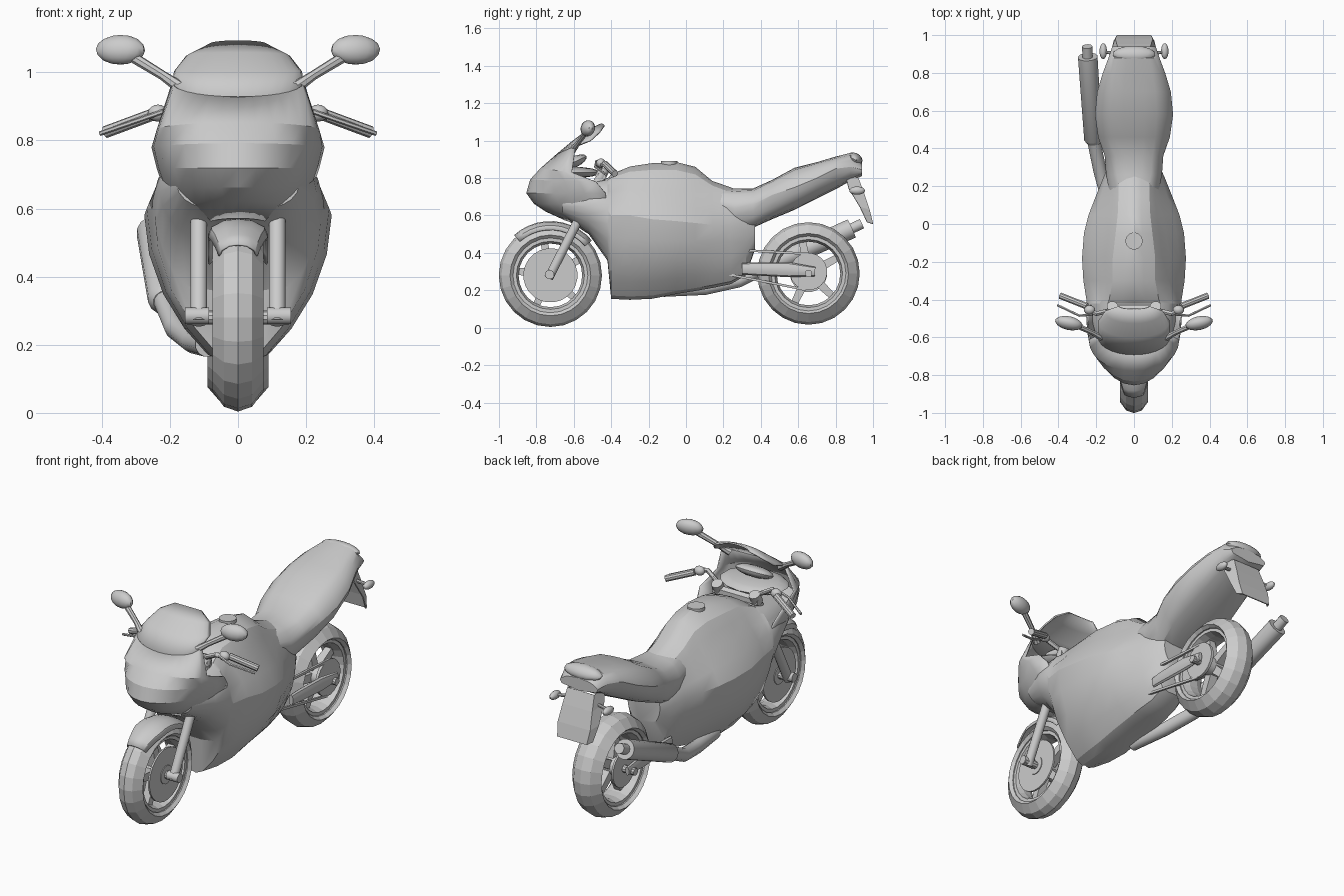
import bpy, bmesh, math
from mathutils import Vector, Matrix
from math import sin, cos, pi, radians

if "Cube" in bpy.data.objects:
    bpy.data.objects.remove(bpy.data.objects["Cube"])


def finish(name, bm, smooth=None):
    bmesh.ops.recalc_face_normals(bm, faces=bm.faces[:])
    me = bpy.data.meshes.new(name)
    bm.to_mesh(me)
    bm.free()
    ob = bpy.data.objects.new(name, me)
    bpy.context.collection.objects.link(ob)
    if smooth:
        bpy.ops.object.select_all(action='DESELECT')
        ob.select_set(True)
        bpy.context.view_layer.objects.active = ob
        bpy.ops.object.shade_smooth_by_angle(angle=radians(smooth))
    return ob


def loft(name, rings, closed=True, caps=True, wrap=False, smooth=None, thick=0):
    bm = bmesh.new()
    vs = [[bm.verts.new(p) for p in r] for r in rings]
    n = len(vs[0])
    for i in range(len(vs) if wrap else len(vs) - 1):
        a, b = vs[i], vs[(i + 1) % len(vs)]
        for j in range(n if closed else n - 1):
            k = (j + 1) % n
            bm.faces.new((a[j], a[k], b[k], b[j]))
    if caps and closed and not wrap:
        bm.faces.new(vs[0])
        bm.faces.new(vs[-1])
    ob = finish(name, bm, smooth)
    if thick:
        m = ob.modifiers.new("thickness", 'SOLIDIFY')
        m.thickness, m.offset = thick, 0
    return ob


def tube(name, pts, radii, n=10, flat=1.0):
    """Tapered tube through points; flat squashes it sideways."""
    pts = [Vector(p) for p in pts]
    if not isinstance(radii, (list, tuple)):
        radii = [radii] * len(pts)
    rings = []
    for i, p in enumerate(pts):
        d = (pts[min(i + 1, len(pts) - 1)] - pts[max(i - 1, 0)]).normalized()
        u = d.cross(Vector((0, 0, 1)))
        u = u.normalized() if u.length > .01 else Vector((1, 0, 0))
        v = u.cross(d)
        rings.append([p + radii[i] * (flat * cos(t) * u + sin(t) * v)
                      for t in (2 * pi * (k + .5) / n for k in range(n))])
    return loft(name, rings, smooth=35)


def ellipsoid(name, c, size, tilt=0, turn=0):
    bm = bmesh.new()
    bmesh.ops.create_uvsphere(bm, u_segments=14, v_segments=8, radius=1)
    bm.transform(Matrix.Translation(c) @ Matrix.Rotation(turn, 4, 'Z') @ Matrix.Rotation(tilt, 4, 'X')
                 @ Matrix.Diagonal((*size, 1)))
    return finish(name, bm, 40)


def revolve(name, profile, y, z, n=24):
    """Spin a closed (x, radius) profile about a wheel axle."""
    return loft(name, [[(x, y + r * cos(t), z + r * sin(t)) for x, r in profile]
                       for t in (2 * pi * i / n for i in range(n))], wrap=True)


def spline(p, steps=2):
    out = []
    for i in range(len(p) - 1):
        a, b, c, d = (Vector(p[max(0, min(len(p) - 1, i + k))]) for k in (-1, 0, 1, 2))
        for t in (s / steps for s in range(steps)):
            out.append(.5 * (2 * b + (c - a) * t + (2 * a - 5 * b + 4 * c - d) * t * t
                             + (3 * b - a - 3 * c + d) * t ** 3))
    return out + [Vector(p[-1])]


def hull_ring(y, zb, wb, zm, wm, zs, ws, zt):
    half = spline([(0, zb), (wb, zb + .012), (wb + .7 * (wm - wb), zb + .45 * (zm - zb)), (wm, zm),
                   (ws + .3 * (wm - ws), zs - .3 * (zs - zm)), (ws * .75, zs + .55 * (zt - zs)), (0, zt)])
    return [(p.x, y, p.y) for p in half] + [(-p.x, y, p.y) for p in half[-2:0:-1]]


# fairing and tank: y, bottom z, bottom w, mid z, mid w, shoulder z, shoulder w, top z
BODY = [(-.66, .59, .10, .67, .18, .74, .15, .76), (-.52, .50, .13, .65, .23, .765, .19, .78),
        (-.42, .36, .15, .63, .25, .775, .19, .80), (-.40, .16, .06, .60, .252, .78, .175, .82),
        (-.30, .155, .08, .60, .268, .80, .15, .862), (-.18, .16, .09, .58, .275, .80, .15, .88),
        (-.05, .185, .09, .57, .265, .79, .13, .885), (.05, .20, .09, .56, .24, .77, .115, .86),
        (.14, .215, .09, .55, .205, .73, .11, .785), (.24, .235, .08, .54, .165, .69, .11, .75),
        (.32, .28, .07, .52, .13, .64, .11, .72), (.37, .42, .06, .52, .10, .60, .08, .66)]
loft("fairing_and_tank", [hull_ring(*s) for s in BODY], smooth=25)

# seat and tail
TAIL = [(.12, .62, .07, .67, .12, .71, .10, .755), (.26, .50, .09, .64, .148, .71, .12, .745),
        (.36, .535, .10, .66, .155, .72, .13, .745), (.46, .58, .12, .71, .19, .77, .15, .79),
        (.58, .63, .12, .75, .207, .83, .16, .855), (.70, .69, .11, .80, .195, .87, .15, .885),
        (.80, .74, .10, .85, .165, .895, .13, .915), (.88, .785, .09, .86, .135, .91, .11, .935),
        (.94, .81, .08, .845, .115, .865, .09, .88)]
loft("seat_and_tail", [hull_ring(*s) for s in TAIL], smooth=25)

# nose cowl and windscreen: front z, front y, half width, rear y, rear z
COWL = [(.575, -.64, .13, -.45, .53), (.625, -.75, .18, -.42, .60), (.665, -.81, .215, -.42, .66),
        (.72, -.85, .235, -.43, .72), (.79, -.83, .25, -.48, .78), (.85, -.775, .235, -.61, .83),
        (.925, -.69, .19, -.59, .97)]
SCREEN = [(.925, -.69, .19, -.59, .97), (1.0, -.60, .185, -.51, 1.0),
          (1.055, -.525, .15, -.46, 1.045), (1.09, -.45, .08, -.435, 1.08)]
for name, rows in (("nose_cowl", COWL), ("windscreen", SCREEN)):
    loft(name, [[(w * sin(t), yr + (yf - yr) * cos(t) ** .9, zr + (zf - zr) * cos(t) ** .9)
                 for t in (radians(-89.9 + 179.8 * i / 14) for i in range(15))]
                for zf, yf, w, yr, zr in rows], closed=False, smooth=20, thick=.008)

# dash and filler cap
ellipsoid("dash_panel", (0, -.60, .83), (.19, .14, .03))
ellipsoid("instrument_dial", (0, -.60, .885), (.11, .075, .03), radians(25))
tube("filler_cap", [(0, -.09, .87), (0, -.09, .89)], .045, 16)
tube("top_yoke", [(-.14, -.45, .81), (.14, -.45, .81)], .025, 6)

# wheels
for name, y, z, R, w in (("front", -.725, .28, .276, .075), ("rear", .655, .29, .274, .09)):
    half = [(.55 * w, R - .014), (w, R - .06), (.8 * w, .20)]
    revolve(name + "_tyre", [(0, R)] + half + [(-x, r) for x, r in half[::-1]], y, z)
    a = .72 * w
    revolve(name + "_rim", [(-a, .207), (a, .207), (a, .182), (.4 * a, .17), (-.4 * a, .17), (-a, .182)], y, z)
    tube(name + "_hub", [(-.07, y, z), (.07, y, z)], .05, 16)
    for i in range(5):
        t = 2 * pi * i / 5 + .5
        tube(f"{name}_spoke_{i}", [(0, y + r * cos(t), z + r * sin(t)) for r in (.03, .185)], [.035, .026], 4)
    tube(name + "_axle", [(-.15, y, z), (.15, y, z)], .02)
for s in (-1, 1):
    tube("front_brake_disc", [(s * .056, -.725, .28), (s * .066, -.725, .28)], .145, 24)
tube("rear_sprocket", [(.085, .655, .30), (.10, .655, .30)], .10, 20)
tube("rear_brake_disc", [(-.08, .655, .29), (-.07, .655, .29)], .10, 20)

# front mudguard, slimmer toward its front tip
rings = []
for i in range(11):
    t = radians(40 + 92 * i / 10)
    k = 1 if i < 8 else 1 - .12 * (i - 7)
    rings.append([(x * k, -.725 + r * cos(t), .28 + r * sin(t)) for x, r in
                  ((-.085, .243), (-.075, .265), (-.04, .283), (0, .287), (.04, .283), (.075, .265), (.085, .243))])
loft("front_mudguard", rings, closed=False, smooth=30, thick=.006)

# tail plate and lamp
loft("rear_mudguard", [[(-w, y - d, z + .3 * d), (-.85 * w, y, z), (.85 * w, y, z), (w, y - d, z + .3 * d)]
                       for y, z, w, d in ((.92, .80, .095, .07), (.95, .72, .105, .08),
                                          (.98, .63, .115, .05), (.998, .555, .105, .03))],
     closed=False, thick=.006)
ellipsoid("tail_lamp", (0, .90, .90), (.115, .045, .035), radians(-25))

# exhaust on the left side
tube("exhaust_pipe", [(-.09, -.12, .20), (-.13, .10, .21), (-.18, .28, .25), (-.215, .45, .335)], .036, 12)
tube("muffler", [(-.213, .43, .326), (-.215, .45, .335), (-.245, .885, .53)], [.036, .05, .053], 14)
tube("muffler_tip", [(-.245, .87, .523), (-.248, .94, .556)], .028, 12)

# chain strands
for a, b in (((.095, .20, .42), (.095, .655, .395)), ((.095, .20, .29), (.095, .64, .203))):
    tube("chain", [a, b], .009, 4)

# paired parts
for s in (-1, 1):
    tube("fork_leg", [(s * .115, -.735, .265), (s * .115, -.45, .82)], .025, 12)
    tube("fork_foot", [(s * .085, -.73, .285), (s * .155, -.73, .285)], .025, 12)
    tube("fork_cap", [(s * .115, -.46, .80), (s * .115, -.435, .85)], .03, 12)
    tube("swingarm", [(s * .115, .30, .315), (s * .118, .36, .315), (s * .122, .55, .31), (s * .122, .69, .30)],
         [.03, .035, .04, .025], 10, .45)
    tube("handlebar", [(s * .115, -.455, .84), (s * .20, -.475, .885), (s * .26, -.445, .872)], .013)
    tube("grip", [(s * .25, -.435, .876), (s * .39, -.38, .824)], .018)
    ellipsoid("switch_housing", (s * .235, -.455, .88), (.03, .025, .025))
    tube("lever", [(s * .22, -.48, .885), (s * .29, -.485, .86), (s * .405, -.43, .82)], .007, 6)
    tube("mirror_stem", [(s * .155, -.61, .945), (s * .22, -.575, .99), (s * .31, -.535, 1.045)], [.02, .014, .016], 8)
    ellipsoid("mirror", (s * .345, -.525, 1.066), (.074, .036, .044), radians(-15), s * radians(12))
    tube("indicator_stem", [(s * .07, .90, .745), (s * .16, .91, .735)], .009, 8)
    ellipsoid("indicator", (s * .163, .915, .733), (.02, .042, .022))
